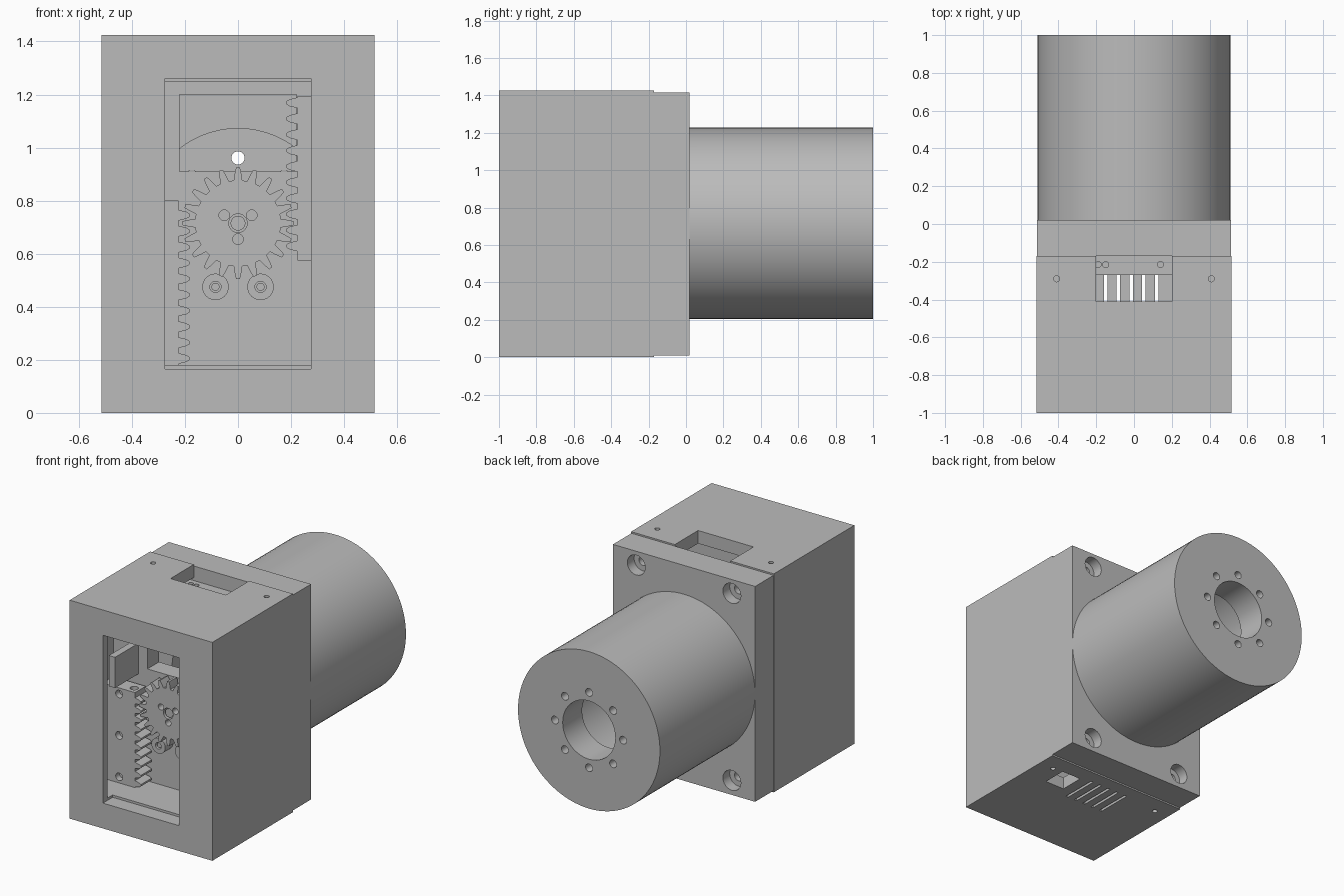
import bpy, bmesh, math
from math import pi, sin, cos
from mathutils import Matrix, Vector

old = bpy.data.objects.get("Cube")
if old:
    bpy.data.objects.remove(old, do_unlink=True)

grey = bpy.data.materials.new("plain_grey")
grey.use_nodes = True
tone = (0.5, 0.5, 0.5, 1)
grey.diffuse_color = tone
grey.node_tree.nodes["Principled BSDF"].inputs["Base Color"].default_value = tone
parts = []


def finish(name, bm):
    bmesh.ops.recalc_face_normals(bm, faces=bm.faces)
    me = bpy.data.meshes.new(name)
    bm.to_mesh(me)
    bm.free()
    me.materials.append(grey)
    ob = bpy.data.objects.new(name, me)
    bpy.context.collection.objects.link(ob)
    parts.append(ob)
    return ob


def box(name, x, y, z):
    bm = bmesh.new()
    bmesh.ops.create_cube(bm, size=1)
    for v in bm.verts:
        v.co = [lo + (c + 0.5) * (hi - lo) for c, (lo, hi) in zip(v.co, (x, y, z))]
    return finish(name, bm)


def cyl(name, start, end, r, seg=24):
    a, b = Vector(start), Vector(end)
    d = b - a
    bm = bmesh.new()
    turn = d.to_track_quat('Z', 'Y').to_matrix().to_4x4()
    bmesh.ops.create_cone(bm, cap_ends=True, segments=seg, radius1=r, radius2=r,
                          depth=d.length, matrix=Matrix.Translation((a + b) / 2) @ turn)
    return finish(name, bm)


def cyl_y(name, x, z, y0, y1, r, seg=24):
    return cyl(name, (x, y0, z), (x, y1, z), r, seg)


def prism(name, outline, y0, y1):
    bm = bmesh.new()
    face = bm.faces.new([bm.verts.new((x, y0, z)) for x, z in outline])
    grown = bmesh.ops.extrude_face_region(bm, geom=[face])["geom"]
    bmesh.ops.translate(bm, vec=(0, y1 - y0, 0),
                        verts=[g for g in grown if isinstance(g, bmesh.types.BMVert)])
    return finish(name, bm)


def combine(ob, tools, mode='DIFFERENCE'):
    for t in tools:
        m = ob.modifiers.new("bool", 'BOOLEAN')
        m.operation, m.solver, m.object = mode, 'EXACT', t
        bpy.context.view_layer.objects.active = ob
        bpy.ops.object.modifier_apply(modifier=m.name)
        parts.remove(t)
        bpy.data.objects.remove(t, do_unlink=True)


AXIS = 0.715      # height of the drive axis
WALL = -0.62      # front of the partition behind the gears

# Case: front chamber, rear compartment, windows and vents
case = box("case", (-0.515, 0.515), (-1, -0.17), (0, 1.425))
cuts = [box("c", (-0.275, 0.275), (-1.1, -0.9), (0.165, 1.26)),
        box("c", (-0.465, 0.465), (-0.95, WALL), (0.18, 1.25)),
        box("c", (-0.46, 0.46), (-0.5, -0.1), (0.08, 1.34)),
        box("c", (-0.22, 0.22), (-0.7, -0.4), (0.91, 1.2)),
        box("c", (-0.2, 0.2), (-0.41, -0.1), (1.3, 1.5)),
        box("c", (0.2, 0.34), (-0.44, -0.28), (-0.1, 0.2))]
for i in range(5):
    x = 0.12 - 0.0675 * i
    cuts.append(box("c", (x - 0.009, x + 0.009), (-0.5, -0.26), (-0.1, 0.2)))
for x in (-0.41, 0.41):
    for z in (0, 1.425):
        cuts.append(cyl("c", (x, -0.29, z - 0.06), (x, -0.29, z + 0.06), 0.016))
combine(case, cuts)

# Shelf under the top opening
shelf = box("shelf", (-0.46, 0.46), (-0.27, -0.17), (1.26, 1.32))
combine(shelf, [cyl("c", (x, -0.215, 1.2), (x, -0.215, 1.4), 0.016)
                for x in (-0.19, -0.15, 0.14)])

# Rear flange with hollow round motor housing
housing = box("motor_housing", (-0.513, 0.513), (-0.17, 0.02), (0.01, 1.415))
combine(housing, [cyl_y("c", 0, AXIS, -0.1, 1, 0.512, 96)], 'UNION')
cuts = [cyl_y("c", 0, AXIS, -0.3, 0.8, 0.357, 64),
        cyl_y("c", 0, AXIS, 0.7, 1.1, 0.19, 48)]
for i in range(8):
    a = i * pi / 4
    cuts.append(cyl_y("c", 0.246 * cos(a), AXIS + 0.246 * sin(a), 0.7, 1.1, 0.025))
for x in (-0.345, 0.345):
    for z in (0.105, 1.325):
        cuts.append(cyl_y("c", x, z, -0.05, 0.1, 0.065))
        cuts.append(cyl_y("c", x, z, -0.3, 0, 0.03))
combine(housing, cuts)

# Spur gear with three mounting holes
TEETH = 20
outline = []
for i in range(TEETH):
    for off, r in ((-0.32, 0.162), (-0.22, 0.185), (-0.11, 0.21),
                   (0.11, 0.21), (0.22, 0.185), (0.32, 0.162)):
        a = pi / 2 + (i + off) * 2 * pi / TEETH
        outline.append((r * cos(a), AXIS + r * sin(a)))
gear = prism("gear", outline, -0.72, -0.64)
cuts = [cyl_y("c", 0, AXIS, -0.8, -0.5, 0.035)]
for deg in (30, 150, 270):
    a = math.radians(deg)
    cuts.append(cyl_y("c", 0.06 * cos(a), AXIS + 0.06 * sin(a), -0.8, -0.5, 0.02))
combine(gear, cuts)
cyl_y("gear_shaft", 0, AXIS, -0.71, -0.45, 0.028)

# Bushings below the gear
for side, x in (("right", -0.085), ("left", 0.085)):
    bush = cyl_y(side + "_bushing", x, 0.475, -0.7, WALL, 0.05, 32)
    combine(bush, [cyl_y("c", x, 0.475, -0.8, -0.66, 0.021)])
    cyl_y(side + "_pin", x, 0.475, -0.69, WALL, 0.015)

# Toothed carriages, one turned half way round from the other
PITCH = 0.06
MID = 0.687


def carriage(name):
    pts = [(-0.46, 0.18), (-0.46, 0.8), (-0.225, 0.8)]
    for k in range(10):
        z = AXIS + PITCH * (0.5 - k)
        for off, x in ((0.34, -0.225), (0.22, -0.195), (0.1, -0.183),
                       (-0.1, -0.183), (-0.22, -0.195), (-0.34, -0.225)):
            pts.append((x, z + off * PITCH))
    pts.append((-0.225, 0.18))
    ob = prism(name, pts, -0.74, -0.63)
    holes = [cyl_y("c", -0.34, z, -0.8, -0.7, 0.025) for z in (0.22, 0.49, 0.76)]
    holes += [cyl("c", (x, -0.69, 0.72), (x, -0.69, 0.9), 0.025) for x in (-0.415, -0.265)]
    combine(ob, holes)
    return ob


carriage("right_carriage")
turned = carriage("left_carriage")
turned.data.transform(Matrix.Translation((0, 0, MID)) @ Matrix.Rotation(pi, 4, 'Y')
                      @ Matrix.Translation((0, 0, -MID)))

# Guide rib above the lower carriage
box("guide_rib", (-0.33, -0.285), (-0.86, WALL), (0.86, 1.06))

# Smooth the round walls and keep the edges crisp
for ob in bpy.context.view_layer.objects:
    ob.select_set(ob in parts)
bpy.context.view_layer.objects.active = case
bpy.ops.object.shade_smooth_by_angle(angle=math.radians(30))
